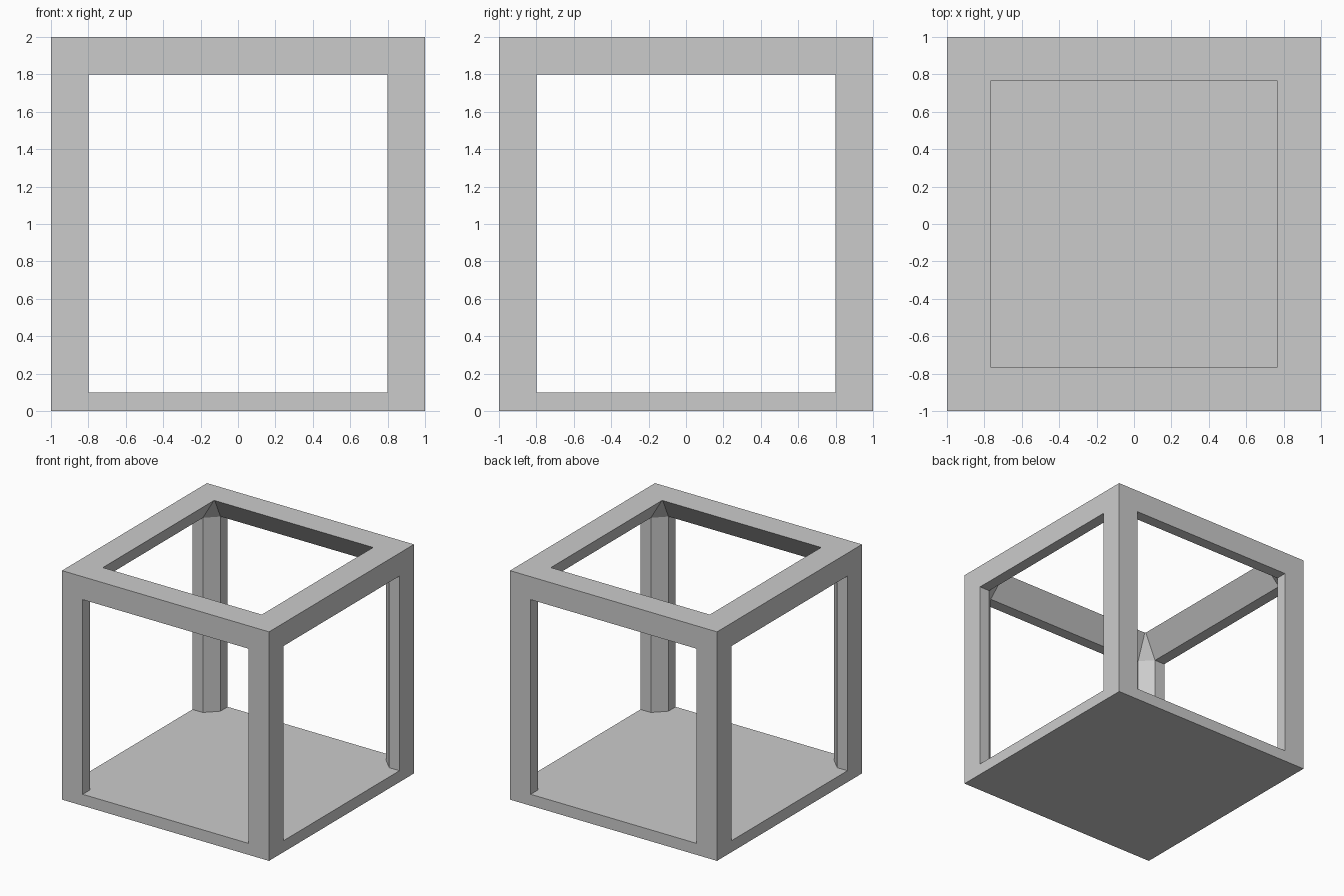
import bpy, bmesh
from mathutils import Matrix, Vector
from math import pi

cube = bpy.data.objects.get("Cube")
if cube:
    bpy.data.objects.remove(cube)

grey = bpy.data.materials.new("plain_grey")
grey.use_nodes = True
colour = (0.6, 0.6, 0.6, 1)
grey.diffuse_color = colour
grey.node_tree.nodes["Principled BSDF"].inputs["Base Color"].default_value = colour

FLOOR, RAIL, TOP = 0.1, 1.8, 2.0

# Plan of one corner: outer corner, then the chamfered post outline
corner, back, inner_a, inner_b, side = (1, 1), (.8, 1), (.8, .9), (.9, .8), (1, .8)
lip_a, lip_b = (.762, .768), (.768, .762)


def flip(p):
    return (-p[0], p[1])


bm = bmesh.new()


def face(*points):
    """Add one face to each of the four sides by quarter turns."""
    for turn in range(4):
        spin = Matrix.Rotation(turn * pi / 2, 3, 'Z')
        bm.faces.new([bm.verts.new(spin @ Vector(p)) for p in points])


def wall(a, b, low, high):
    face((*a, low), (*b, low), (*b, high), (*a, high))


def flat(z, *plan):
    face(*[(*p, z) for p in plan])


# Base slab: sides, floor between the posts, and underside
wall(corner, flip(corner), 0, FLOOR)
flat(FLOOR, back, flip(back), flip(inner_a), inner_a)
flat(FLOOR, inner_a, flip(inner_a), (0, 0))
flat(FLOOR, inner_b, inner_a, (0, 0))
flat(0, flip(corner), corner, (0, 0))

# Chamfered corner posts
outline = [corner, back, inner_a, inner_b, side]
for a, b in zip(outline, outline[1:] + outline[:1]):
    wall(a, b, FLOOR, RAIL)

# Top frame: outer band, underside, sloping inner faces and top
wall(corner, flip(corner), RAIL, TOP)
flat(RAIL, back, inner_a, flip(inner_a), flip(back))
face((*inner_a, RAIL), (*lip_a, TOP), (*flip(lip_a), TOP), (*flip(inner_a), RAIL))
face((*inner_b, RAIL), (*lip_b, TOP), (*lip_a, TOP), (*inner_a, RAIL))
flat(TOP, corner, flip(corner), flip(lip_a), lip_a)
flat(TOP, corner, lip_a, lip_b)

# Weld the sides together, with every face turned outward
bmesh.ops.remove_doubles(bm, verts=bm.verts, dist=0.0005)
bmesh.ops.recalc_face_normals(bm, faces=bm.faces)
mesh = bpy.data.meshes.new("open_cube_frame")
bm.to_mesh(mesh)
bm.free()
mesh.materials.append(grey)
bpy.context.collection.objects.link(bpy.data.objects.new("open_cube_frame", mesh))
